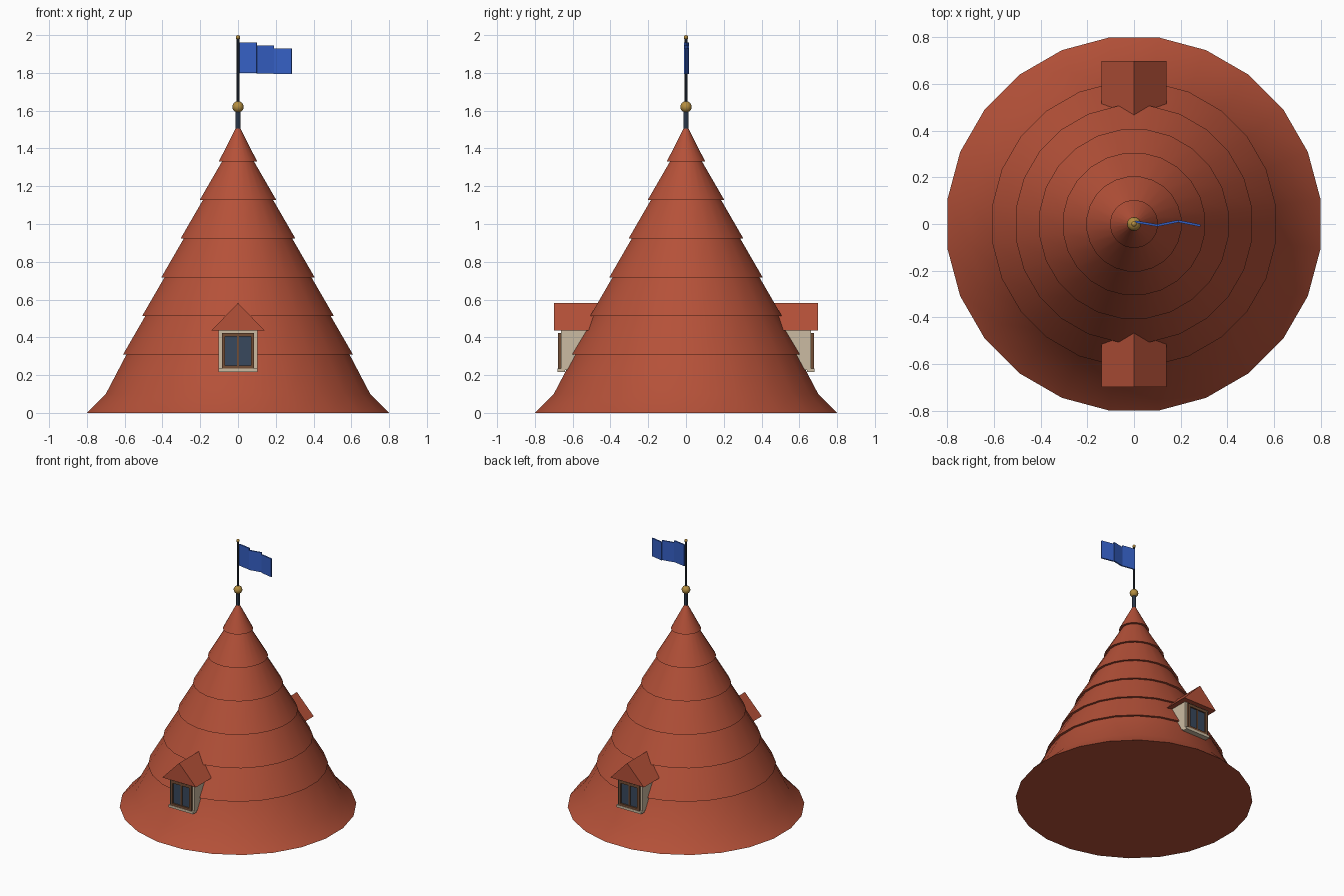
import bpy, bmesh, math
from mathutils import Matrix, Vector

if "Cube" in bpy.data.objects:
    bpy.data.objects.remove(bpy.data.objects["Cube"])


def mat(name, rgb):
    m = bpy.data.materials.new(name)
    m.diffuse_color = (*rgb, 1)
    m.use_nodes = True
    m.node_tree.nodes["Principled BSDF"].inputs["Base Color"].default_value = m.diffuse_color
    return m


TILE = mat("red tile", (0.46, 0.082, 0.040))
WALL = mat("cream plaster", (0.60, 0.50, 0.36))
WOOD = mat("brown wood", (0.17, 0.075, 0.035))
GLASS = mat("slate glass", (0.040, 0.065, 0.11))
IRON = mat("dark iron", (0.022, 0.030, 0.045))
GOLD = mat("old gold", (0.46, 0.27, 0.05))
CLOTH = mat("blue cloth", (0.035, 0.115, 0.55))


def finish(name, bm, material, smooth=None):
    bmesh.ops.recalc_face_normals(bm, faces=bm.faces)
    me = bpy.data.meshes.new(name)
    bm.to_mesh(me)
    bm.free()
    me.materials.append(material)
    ob = bpy.data.objects.new(name, me)
    bpy.context.collection.objects.link(ob)
    if smooth:
        bpy.ops.object.select_all(action='DESELECT')
        ob.select_set(True)
        bpy.context.view_layer.objects.active = ob
        bpy.ops.object.shade_smooth_by_angle(angle=math.radians(smooth))
    return ob


def lathe(name, profile, sides, material, smooth=35, phase=0.0):
    """Closed solid of revolution from (radius, z) points."""
    bm = bmesh.new()
    rings = [[bm.verts.new((r * math.cos(phase + 2 * math.pi * i / sides),
                            r * math.sin(phase + 2 * math.pi * i / sides), z))
              for i in range(sides)] for r, z in profile]
    for a, b in zip(rings, rings[1:]):
        for i in range(sides):
            j = (i + 1) % sides
            bm.faces.new((a[i], a[j], b[j], b[i]))
    bm.faces.new(rings[0])
    bm.faces.new(rings[-1])
    return finish(name, bm, material, smooth)


def box(name, lo, hi, material, spin=0.0):
    """Axis-aligned box, optionally spun about the world z axis."""
    bm = bmesh.new()
    bmesh.ops.create_cube(bm, size=1)
    for v in bm.verts:
        v.co = [l + (c + 0.5) * (h - l) for l, h, c in zip(lo, hi, v.co)]
    bm.transform(Matrix.Rotation(spin, 4, 'Z'))
    return finish(name, bm, material)


def ball(name, z, r, material):
    bm = bmesh.new()
    bmesh.ops.create_uvsphere(bm, u_segments=12, v_segments=8, radius=r)
    bm.transform(Matrix.Translation((0, 0, z)))
    return finish(name, bm, material, 50)


# Conical roof: flared skirt, then overlapping tile courses
K = 1 / math.cos(math.radians(7.5))
profile = [(0.80, 0.0), (0.70, 0.10), (0.590, 0.31)]
for i in range(6):
    z, r = 0.31 + 0.204 * i, 0.608 - 0.1012 * i
    profile.append((r, z))
    profile.append((r - 0.118, z + 0.204) if i < 5 else (0.008, 1.515))
lathe("tiled_roof", [(r * K, z) for r, z in profile], 24, TILE, 35, math.radians(7.5))

# Finial pole with gold balls
lathe("pole_base", [(0.014, 1.48), (0.014, 1.61)], 8, GLASS)
lathe("flag_pole", [(0.007, 1.60), (0.007, 1.985)], 8, IRON)
ball("finial_ball", 1.62, 0.030, GOLD)
ball("pole_tip", 1.988, 0.012, GOLD)

# Flag: three stepped panels zigzagging in the wind
path = [(0.005, 0.010), (0.10, -0.006), (0.19, 0.012), (0.285, -0.007)]
heights = [(1.80, 1.96), (1.798, 1.945), (1.794, 1.930)]
for i, (z0, z1) in enumerate(heights):
    a, b = Vector(path[i]), Vector(path[i + 1])
    n = (b - a).normalized().orthogonal() * 0.005
    bm = bmesh.new()
    base = [bm.verts.new((p.x, p.y, z0)) for p in (a + n, b + n, b - n, a - n)]
    face = bm.faces.new(base)
    up = bmesh.ops.extrude_face_region(bm, geom=[face])
    for v in up["geom"]:
        if isinstance(v, bmesh.types.BMVert):
            v.co.z = z1
    finish(f"flag_panel_{i + 1}", bm, CLOTH)

# Dormers, front and back
for side, spin in (("front", 0.0), ("back", math.pi)):
    def part(name, lo, hi, material):
        box(f"{side}_{name}", lo, hi, material, spin)

    part("dormer_wall", (-0.102, -0.662, 0.228), (0.102, -0.42, 0.437), WALL)
    part("window_glass", (-0.072, -0.668, 0.245), (0.072, -0.655, 0.407), GLASS)
    for s, tag in ((-1, "left"), (1, "right")):
        x0, x1 = sorted((s * 0.068, s * 0.086))
        part(f"window_jamb_{tag}", (x0, -0.678, 0.235), (x1, -0.655, 0.424), WOOD)
    part("window_head", (-0.068, -0.678, 0.404), (0.068, -0.655, 0.424), WOOD)
    part("window_foot", (-0.068, -0.678, 0.235), (0.068, -0.655, 0.252), WOOD)
    part("window_mullion", (-0.005, -0.674, 0.252), (0.005, -0.655, 0.404), WOOD)
    part("window_sill", (-0.102, -0.680, 0.217), (0.102, -0.64, 0.235), WALL)

    # Gabled dormer roof
    bm = bmesh.new()
    ends = [[bm.verts.new((x, y, z)) for x, z in ((-0.14, 0.437), (0.14, 0.437), (0, 0.582))]
            for y in (-0.70, -0.38)]
    bm.faces.new(ends[0])
    bm.faces.new(ends[1])
    for i in range(3):
        j = (i + 1) % 3
        bm.faces.new((ends[0][i], ends[0][j], ends[1][j], ends[1][i]))
    bm.transform(Matrix.Rotation(spin, 4, 'Z'))
    finish(f"{side}_dormer_roof", bm, TILE)
